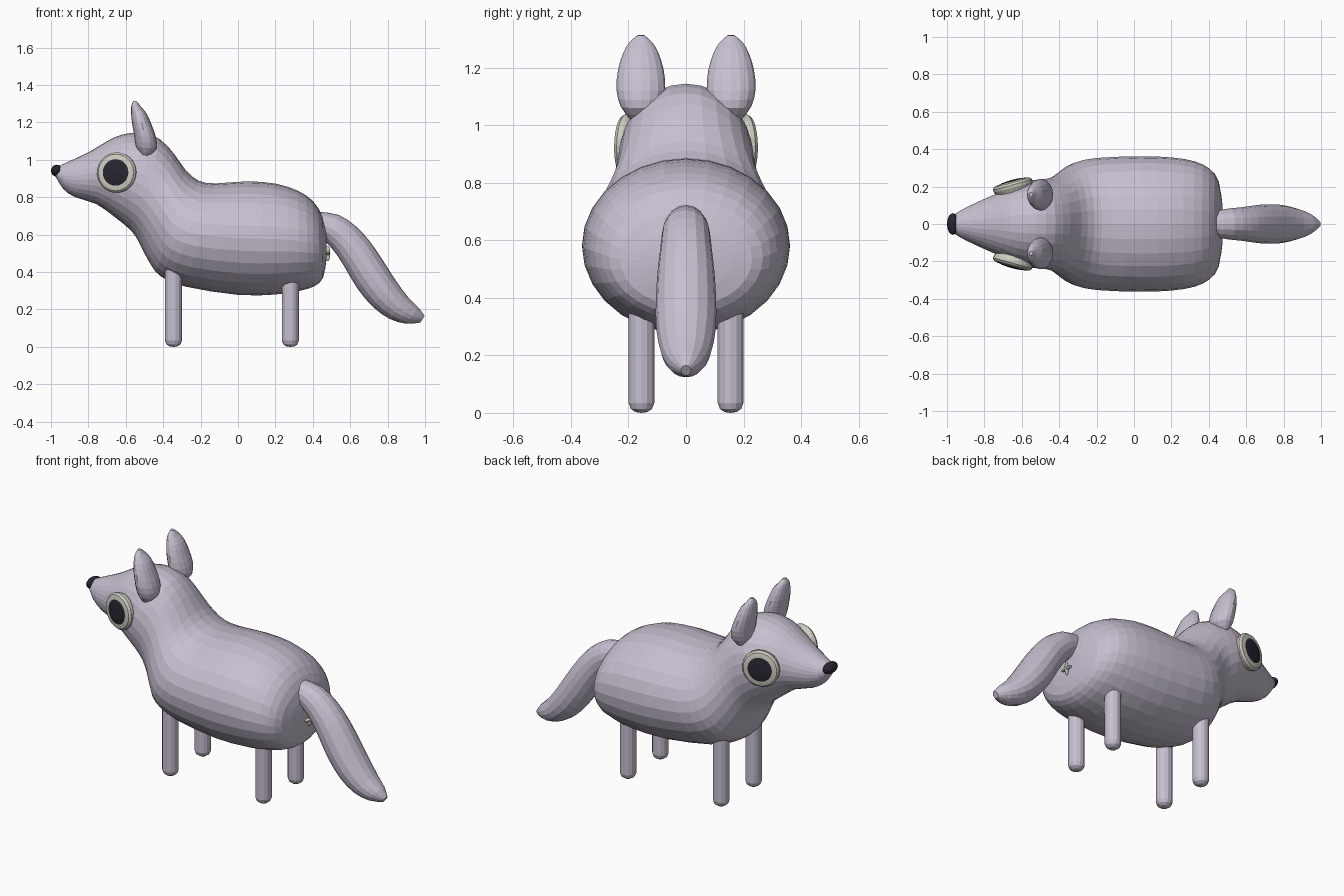
import bpy, bmesh, math
from mathutils import Vector, Matrix

if "Cube" in bpy.data.objects:
    bpy.data.objects.remove(bpy.data.objects["Cube"])


def material(name, rgb):
    m = bpy.data.materials.new(name)
    m.diffuse_color = (*rgb, 1)
    m.use_nodes = True
    m.node_tree.nodes["Principled BSDF"].inputs["Base Color"].default_value = m.diffuse_color
    return m


FUR = material("lilac grey fur", (0.57, 0.52, 0.63))
DARK = material("dark charcoal", (0.02, 0.019, 0.03))
CREAM = material("cream", (0.60, 0.60, 0.52))


def finish(name, bm, mats):
    bmesh.ops.recalc_face_normals(bm, faces=bm.faces)
    me = bpy.data.meshes.new(name)
    bm.to_mesh(me)
    bm.free()
    for m in mats:
        me.materials.append(m)
    ob = bpy.data.objects.new(name, me)
    bpy.context.collection.objects.link(ob)
    return ob


def refine(rows):
    """Insert one smooth in-between row between each pair (Catmull-Rom)."""
    out = []
    for i in range(len(rows) - 1):
        p = [Vector(rows[min(max(i + k, 0), len(rows) - 1)]) for k in (-1, 0, 1, 2)]
        out += [p[1], (9 * (p[1] + p[2]) - p[0] - p[3]) / 16]
    return out + [Vector(rows[-1])]


def loft(name, rows, mats, sides=28, y=0.0):
    """Skin elliptical rings given as (edge x, edge z, opposite x, opposite z, half width)."""
    bm = bmesh.new()
    rings = []
    for ax, az, bx, bz, w in refine(rows):
        mid = Vector(((ax + bx) / 2, y, (az + bz) / 2))
        up = Vector(((ax - bx) / 2, 0, (az - bz) / 2))
        ring = []
        for k in range(sides):
            t = 2 * math.pi * k / sides
            ring.append(bm.verts.new(mid + up * math.cos(t) + Vector((0, w * math.sin(t), 0))))
        rings.append(ring)
    for a, b in zip(rings, rings[1:]):
        for k in range(sides):
            n = (k + 1) % sides
            bm.faces.new((a[k], a[n], b[n], b[k]))
    bm.faces.new(rings[0])
    bm.faces.new(rings[-1])
    return finish(name, bm, mats)


def lathe(name, profile, mats, matrix, sides=24, split=None):
    """Turn (radius, height) points about z; faces inside radius split get material 1."""
    bm = bmesh.new()
    pts = [bm.verts.new((r, 0, z)) for r, z in profile]
    edges = [bm.edges.new(e) for e in zip(pts, pts[1:])]
    bmesh.ops.spin(bm, geom=pts + edges, axis=(0, 0, 1), cent=(0, 0, 0),
                   steps=sides, angle=2 * math.pi)
    bmesh.ops.remove_doubles(bm, verts=bm.verts, dist=0.0005)
    if split:
        for f in bm.faces:
            if f.calc_center_median().xy.length < split:
                f.material_index = 1
    bm.transform(matrix)
    return finish(name, bm, mats)


def ellipsoid(bm, centre, radii, u=16, v=10):
    bmesh.ops.create_uvsphere(bm, u_segments=u, v_segments=v, radius=1,
                              matrix=Matrix.Translation(centre) @ Matrix.Diagonal((*radii, 1)))


# Body, neck and head in one skin, from snout to rump
loft("body", [
    (-0.985, 0.955, -0.975, 0.91, 0.035),
    (-0.93, 0.98, -0.935, 0.845, 0.07),
    (-0.80, 1.04, -0.87, 0.80, 0.118),
    (-0.70, 1.10, -0.76, 0.765, 0.165),
    (-0.62, 1.135, -0.66, 0.695, 0.208),
    (-0.52, 1.145, -0.57, 0.62, 0.234),
    (-0.42, 1.112, -0.53, 0.56, 0.24),
    (-0.34, 1.03, -0.50, 0.50, 0.258),
    (-0.28, 0.945, -0.46, 0.43, 0.295),
    (-0.21, 0.888, -0.41, 0.375, 0.33),
    (-0.12, 0.874, -0.28, 0.322, 0.353),
    (0.05, 0.885, 0.0, 0.278, 0.362),
    (0.20, 0.873, 0.20, 0.28, 0.356),
    (0.32, 0.835, 0.33, 0.30, 0.335),
    (0.40, 0.78, 0.41, 0.325, 0.295),
    (0.45, 0.70, 0.455, 0.37, 0.23),
    (0.475, 0.60, 0.472, 0.46, 0.10)], [FUR])

# Drooping tail
loft("tail", [
    (0.44, 0.722, 0.43, 0.59, 0.07),
    (0.54, 0.705, 0.48, 0.55, 0.083),
    (0.63, 0.645, 0.53, 0.49, 0.09),
    (0.70, 0.57, 0.58, 0.41, 0.099),
    (0.77, 0.47, 0.64, 0.31, 0.105),
    (0.84, 0.36, 0.72, 0.215, 0.103),
    (0.91, 0.265, 0.81, 0.15, 0.086),
    (0.965, 0.21, 0.90, 0.124, 0.058),
    (0.998, 0.165, 0.975, 0.13, 0.018)], [FUR], sides=16)

# Nose
bm = bmesh.new()
ellipsoid(bm, (-0.968, 0, 0.942), (0.032, 0.058, 0.032))
finish("nose", bm, [DARK])

for side, label in ((-1, "front"), (1, "back")):
    # Ears
    loft("ear_" + label, [
        (-0.52, 1.03, -0.475, 1.02, 0.04),
        (-0.545, 1.07, -0.435, 1.06, 0.070),
        (-0.555, 1.13, -0.438, 1.12, 0.085),
        (-0.567, 1.20, -0.463, 1.19, 0.079),
        (-0.572, 1.255, -0.49, 1.25, 0.061),
        (-0.57, 1.29, -0.52, 1.285, 0.041),
        (-0.56, 1.315, -0.54, 1.312, 0.012)], [FUR], sides=16, y=side * 0.157)

    # Eyes: domed disc with a pale rim and dark centre
    normal = Vector((-0.28, side, 0.03)).normalized()
    place = Matrix.Translation((-0.65, side * 0.212, 0.932)) @ \
        normal.to_track_quat('Z', 'Y').to_matrix().to_4x4()
    lathe("eye_" + label, [(0.085, -0.06), (0.107, -0.015), (0.108, 0.0), (0.098, 0.012),
                           (0.080, 0.016), (0.071, 0.017), (0.04, 0.022), (0, 0.024)],
          [CREAM, DARK], place, sides=28, split=0.0715)

    # Legs with rounded feet
    for x, end in ((-0.345, "fore"), (0.28, "hind")):
        lathe(f"{end}_leg_{label}", [(0, 0), (0.022, 0.003), (0.038, 0.014), (0.046, 0.035),
                                     (0.046, 0.42), (0, 0.42)],
              [FUR], Matrix.Translation((x, side * 0.155, 0)), sides=14)

# Small cross mark below the tail
bm = bmesh.new()
ellipsoid(bm, (0.480, 0, 0.50), (0.014, 0.042, 0.009), 10, 8)
ellipsoid(bm, (0.480, 0, 0.50), (0.014, 0.009, 0.042), 10, 8)
finish("rump_mark", bm, [CREAM])
